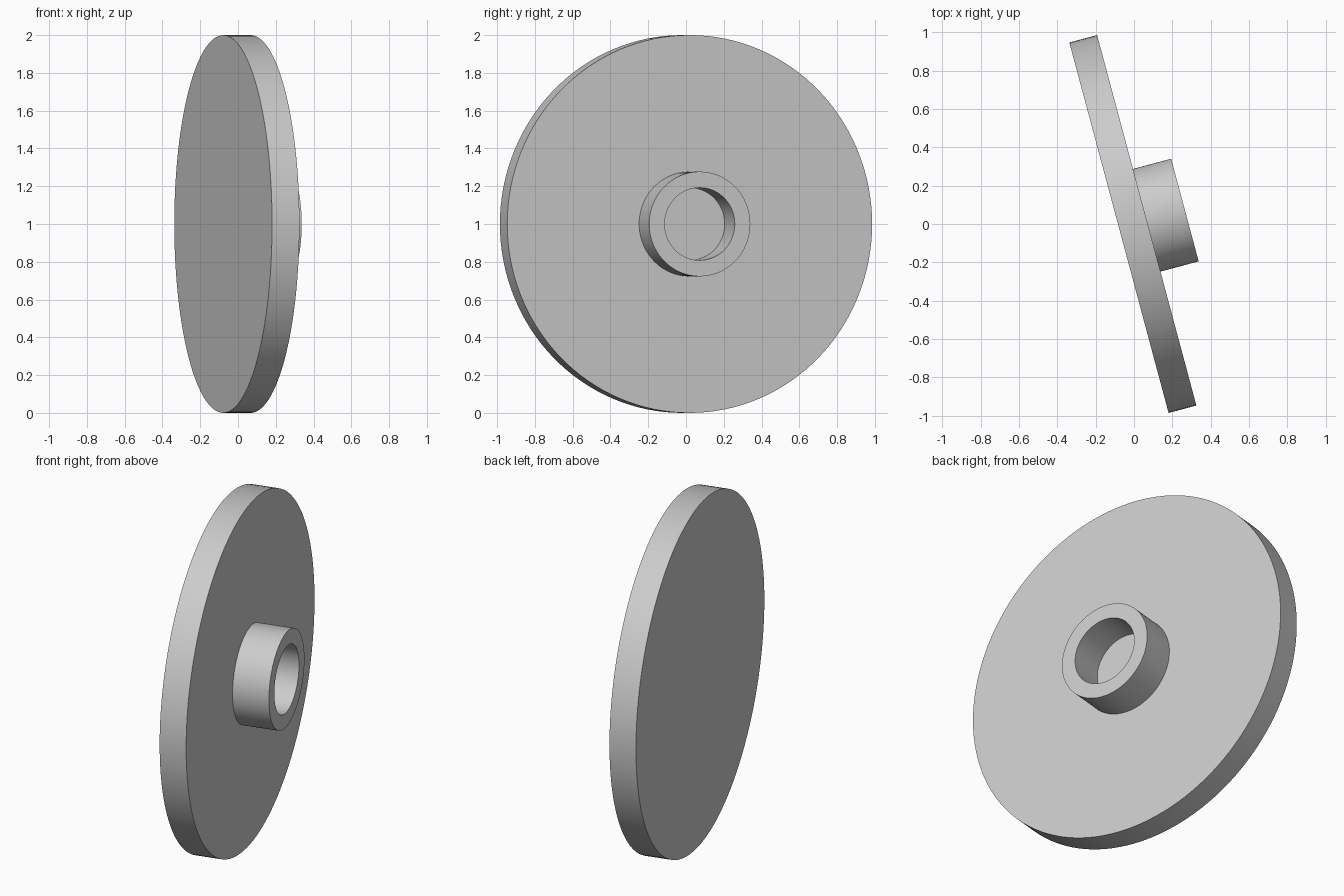
import bpy, bmesh, math
from mathutils import Matrix, Vector

cube = bpy.data.objects.get("Cube")
if cube:
    bpy.data.objects.remove(cube, do_unlink=True)

SEGMENTS = 128
THICK = 0.15
HUB_LENGTH = 0.206

grey = bpy.data.materials.new("plain grey")
grey.use_nodes = True
grey.diffuse_color = (0.6, 0.6, 0.6, 1)
grey.node_tree.nodes["Principled BSDF"].inputs["Base Color"].default_value = (0.6, 0.6, 0.6, 1)

# Local z is the wheel axle: it points to +x, turned 15 degrees about the vertical
PLACE = (Matrix.Translation((-0.006, 0, 1))
         @ Matrix.Rotation(math.radians(15), 4, "Z")
         @ Matrix.Rotation(math.radians(90), 4, "Y"))


def finish(name, bm):
    bmesh.ops.recalc_face_normals(bm, faces=bm.faces)
    mesh = bpy.data.meshes.new(name)
    bm.to_mesh(mesh)
    bm.free()
    mesh.materials.append(grey)
    obj = bpy.data.objects.new(name, mesh)
    bpy.context.collection.objects.link(obj)
    obj.matrix_world = PLACE
    bpy.ops.object.select_all(action="DESELECT")
    obj.select_set(True)
    bpy.context.view_layer.objects.active = obj
    bpy.ops.object.shade_smooth_by_angle(angle=math.radians(30))
    return obj


# Large flat disc
bm = bmesh.new()
bmesh.ops.create_cone(bm, cap_ends=True, segments=SEGMENTS,
                      radius1=1, radius2=1, depth=THICK)
finish("disc", bm)

# Hollow hub standing on one side of the disc
bm = bmesh.new()
outer, inner = 0.277, 0.192
low, high = THICK / 2, THICK / 2 + HUB_LENGTH
profile = [(inner, low), (outer, low), (outer, high), (inner, high)]
verts = [bm.verts.new((r, 0, z)) for r, z in profile]
edges = [bm.edges.new((verts[i], verts[i + 1])) for i in range(3)]
edges.append(bm.edges.new((verts[3], verts[0])))
bmesh.ops.spin(bm, geom=verts + edges, cent=(0, 0, 0), axis=(0, 0, 1),
               angle=math.tau, steps=SEGMENTS, use_merge=True)
bmesh.ops.remove_doubles(bm, verts=bm.verts, dist=0.0001)
# The ring's hidden foot rests on the disc, so leave it open
foot = [f for f in bm.faces if all(abs(v.co.z - low) < 0.0001 for v in f.verts)]
bmesh.ops.delete(bm, geom=foot, context="FACES")
hub = finish("hub", bm)
